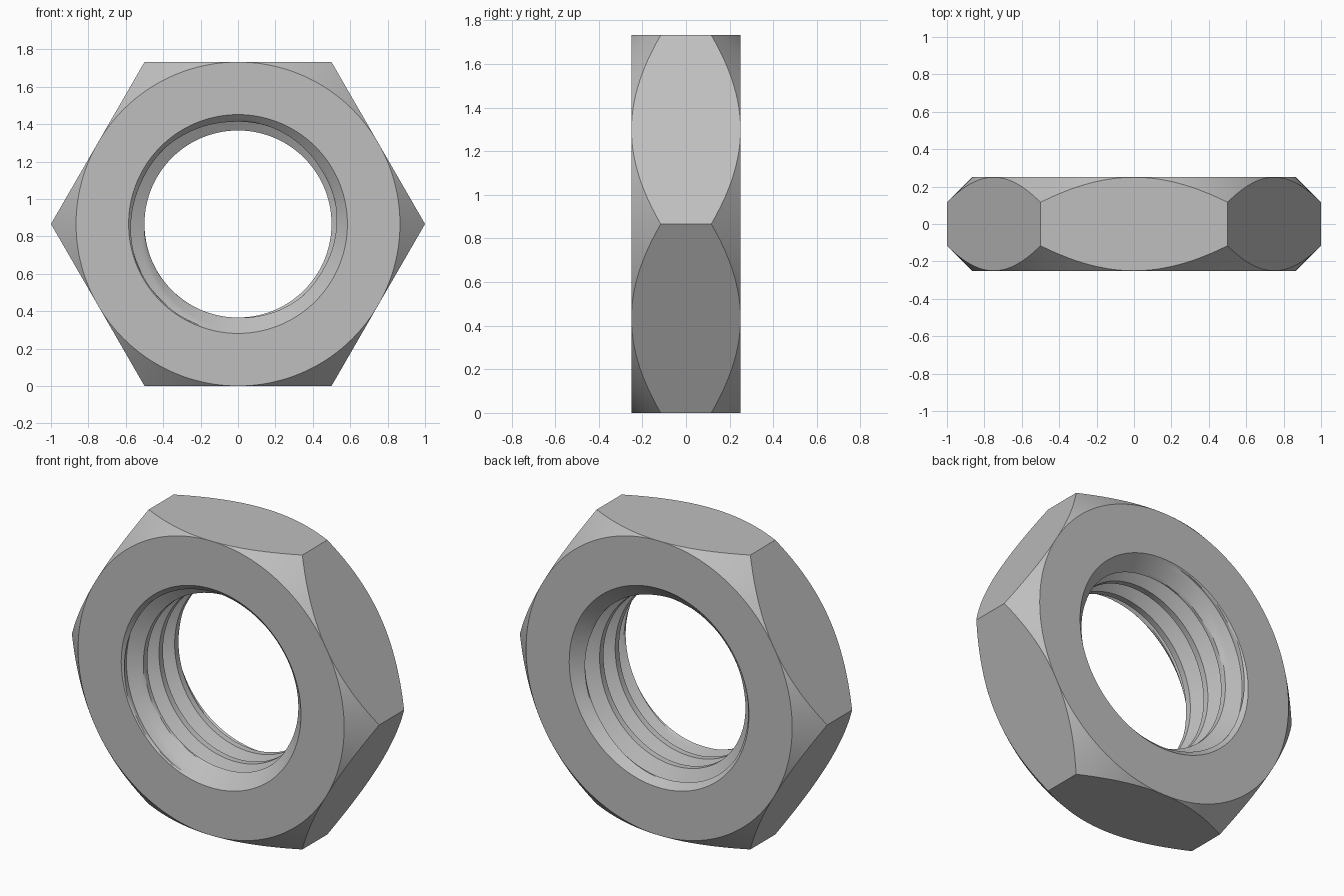
import bpy, bmesh, math

cube = bpy.data.objects.get("Cube")
if cube:
    bpy.data.objects.remove(cube, do_unlink=True)

SEGS = 144                        # steps around the axis
APOTHEM = math.sqrt(3) / 2        # half the width across flats
HALF = 0.25                       # half the thickness
MOUTH, MINOR, DEPTH = 0.585, 0.5, 0.0785
PITCH, STEPS, ROWS = 0.145, 16, 84
START = -0.346                    # axial start of the groove

steel = bpy.data.materials.new("plain_steel")
steel.use_nodes = True
grey = (0.52, 0.52, 0.52, 1)
steel.diffuse_color = grey
steel.node_tree.nodes["Principled BSDF"].inputs["Base Color"].default_value = grey


def hex_radius(a):
    """Distance to the hexagon outline at angle a."""
    return APOTHEM / math.cos(a % (math.pi / 3) - math.pi / 6)


def thread_radius(k):
    """Trapezoid thread: two flanks of 5 steps, root 2, crest 4."""
    s = k % STEPS
    return MINOR + DEPTH * max(0, min(1, s / 5, (12 - s) / 5))


def outer_column(a):
    """Face rim, chamfer and flat, from front mouth to back mouth."""
    r = hex_radius(a)
    edge = HALF - (r - APOTHEM)
    return [(MOUTH, -HALF), (APOTHEM, -HALF), (r, -edge),
            (r, edge), (APOTHEM, HALF), (MOUTH, HALF)]


def bore_column(a):
    """Helical thread cut by the countersink at both ends."""
    column = []
    for k in range(ROWS + 1):
        y = START + PITCH * (k / STEPS - a / math.tau)
        y = max(-HALF, min(HALF, y))
        sink = MOUTH - (HALF - abs(y))
        column.append((max(thread_radius(k), sink), y))
    return column


def sweep(bm, column):
    """Skin the columns placed around the nut's axis."""
    previous = None
    for i in range(SEGS + 1):
        a = math.tau * i / SEGS
        verts = [bm.verts.new((r * math.cos(a), y, APOTHEM + r * math.sin(a)))
                 for r, y in column(a)]
        if previous:
            for j in range(len(verts) - 1):
                bm.faces.new((previous[j], previous[j + 1], verts[j + 1], verts[j]))
        previous = verts


# Hex body and threaded bore, welded into one solid
bm = bmesh.new()
sweep(bm, outer_column)
sweep(bm, bore_column)
bmesh.ops.remove_doubles(bm, verts=bm.verts, dist=0.0001)
bmesh.ops.recalc_face_normals(bm, faces=bm.faces)
mesh = bpy.data.meshes.new("hex_nut")
bm.to_mesh(mesh)
bm.free()
mesh.materials.append(steel)
nut = bpy.data.objects.new("hex_nut", mesh)
bpy.context.collection.objects.link(nut)

bpy.ops.object.select_all(action='DESELECT')
nut.select_set(True)
bpy.context.view_layer.objects.active = nut
bpy.ops.object.shade_smooth_by_angle(angle=math.radians(25))
